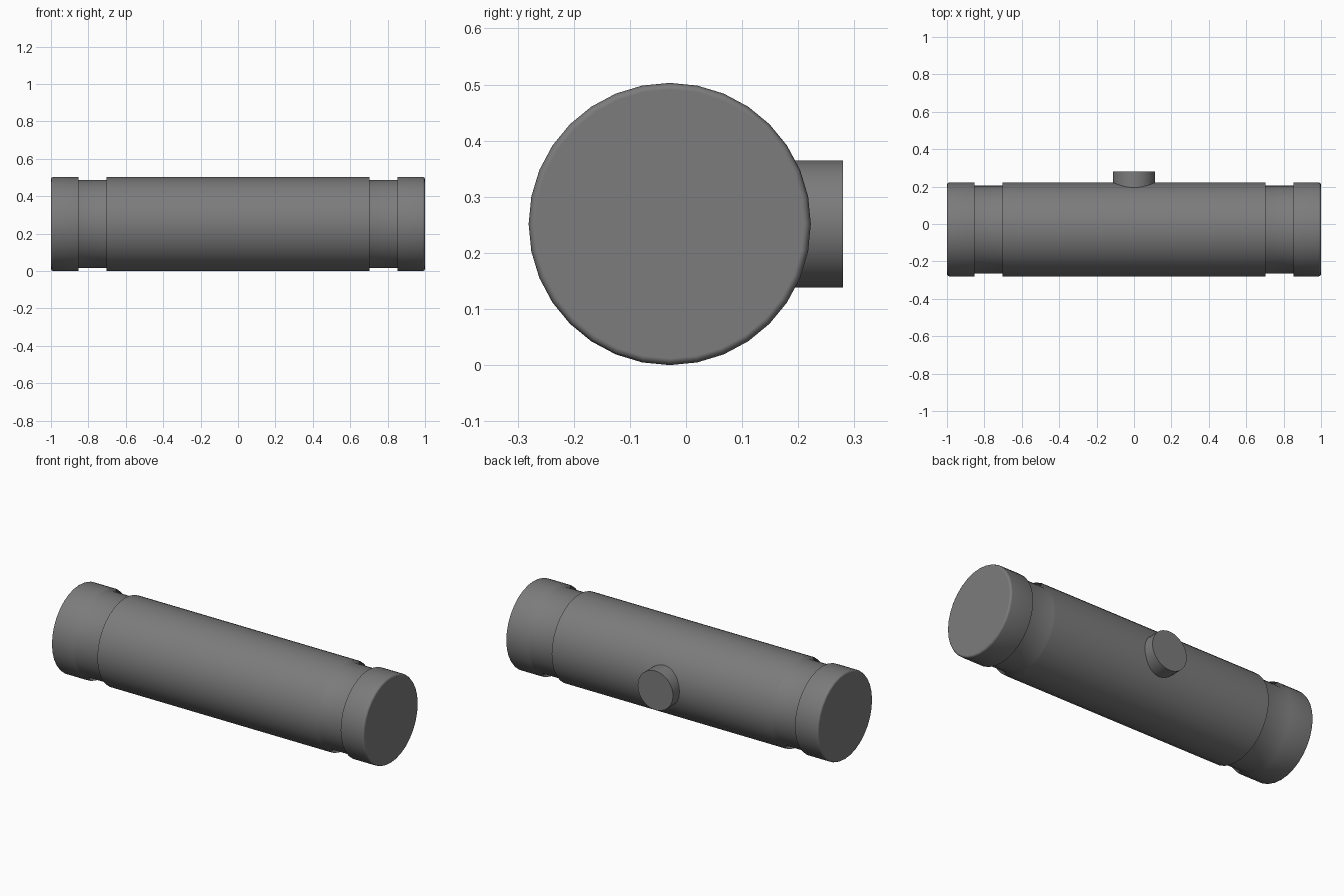
import bpy, bmesh, math

if "Cube" in bpy.data.objects:
    bpy.data.objects.remove(bpy.data.objects["Cube"])

CY, CZ, R = -0.029, 0.2515, 0.2515

# Dark grey finish shared by both parts
dark_grey = bpy.data.materials.new("dark_grey")
dark_grey.diffuse_color = (0.2, 0.2, 0.2, 1)
dark_grey.use_nodes = True
dark_grey.node_tree.nodes["Principled BSDF"].inputs["Base Color"].default_value = dark_grey.diffuse_color


def lathe(name, profile, axis, sides=32):
    """Revolve (position, radius) pairs about the x or y axis through the body centre."""
    bm = bmesh.new()
    rings = []
    for p, r in profile:
        ring = []
        for i in range(sides):
            a = 2 * math.pi * i / sides
            c, s = r * math.cos(a), r * math.sin(a)
            co = (p, CY + c, CZ + s) if axis == 'x' else (c, p, CZ + s)
            ring.append(bm.verts.new(co))
        rings.append(ring)
    for a, b in zip(rings, rings[1:]):
        for i in range(sides):
            j = (i + 1) % sides
            bm.faces.new((a[i], a[j], b[j], b[i]))
    bm.faces.new(rings[0])
    bm.faces.new(rings[-1])
    bmesh.ops.recalc_face_normals(bm, faces=bm.faces)
    mesh = bpy.data.meshes.new(name)
    bm.to_mesh(mesh)
    bm.free()
    mesh.materials.append(dark_grey)
    obj = bpy.data.objects.new(name, mesh)
    bpy.context.collection.objects.link(obj)
    bpy.ops.object.select_all(action='DESELECT')
    obj.select_set(True)
    bpy.context.view_layer.objects.active = obj
    return obj


# Main tube: bevelled ends and a shallow groove near each end, softly shaded throughout
half = [(1.0, R - 0.012), (0.996, R - 0.004), (0.988, R),
        (0.853, R), (0.853, R - 0.016), (0.703, R - 0.016), (0.703, R)]
body = lathe("tube_body", [(-x, r) for x, r in half] + half[::-1], 'x')
bpy.ops.object.shade_smooth()
soft = body.modifiers.new("soft_shading", 'WEIGHTED_NORMAL')
soft.weight = 80

# Round boss on the back, rooted inside the tube
lathe("back_boss", [(0.10, 0.113), (0.28, 0.113)], 'y')
bpy.ops.object.shade_smooth_by_angle(angle=math.radians(30))
